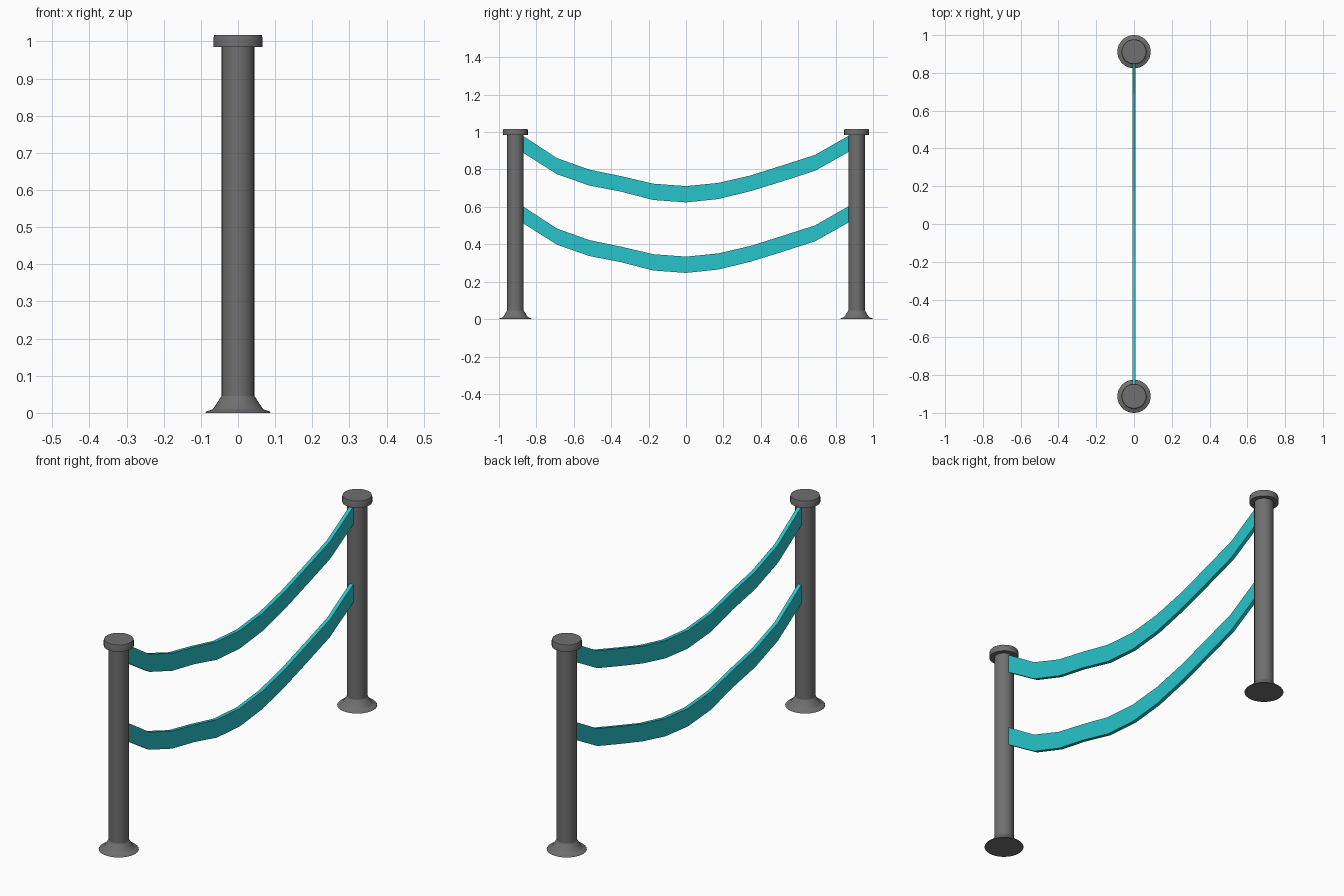
import bpy, bmesh, math

if "Cube" in bpy.data.objects:
    bpy.data.objects.remove(bpy.data.objects["Cube"])

POST_Y = 0.912
SIDES = 32


def material(name, rgb):
    mat = bpy.data.materials.new(name)
    mat.diffuse_color = (*rgb, 1)
    mat.use_nodes = True
    mat.node_tree.nodes["Principled BSDF"].inputs["Base Color"].default_value = mat.diffuse_color
    return mat


def finish(name, bm, mat):
    bmesh.ops.recalc_face_normals(bm, faces=bm.faces[:])
    mesh = bpy.data.meshes.new(name)
    bm.to_mesh(mesh)
    bm.free()
    mesh.materials.append(mat)
    obj = bpy.data.objects.new(name, mesh)
    bpy.context.collection.objects.link(obj)
    return obj


def lathe(name, profile, y, mat):
    bm = bmesh.new()
    rings = [[bm.verts.new((r * math.cos(2 * math.pi * i / SIDES),
                            y + r * math.sin(2 * math.pi * i / SIDES), z))
              for i in range(SIDES)] for r, z in profile]
    for a, b in zip(rings, rings[1:]):
        for i in range(SIDES):
            j = (i + 1) % SIDES
            bm.faces.new((a[i], a[j], b[j], b[i]))
    bm.faces.new(rings[0])
    bm.faces.new(rings[-1])
    obj = finish(name, bm, mat)
    bpy.ops.object.select_all(action='DESELECT')
    obj.select_set(True)
    bpy.context.view_layer.objects.active = obj
    bpy.ops.object.shade_smooth_by_angle(angle=math.radians(30))


def belt(name, points, drop, mat, half=0.009):
    bm = bmesh.new()
    rings = [[bm.verts.new((x, y, z - drop))
              for x, z in ((-half, low), (half, low), (half, top), (-half, top))]
             for y, low, top in points]
    for a, b in zip(rings, rings[1:]):
        for i in range(4):
            j = (i + 1) % 4
            bm.faces.new((a[i], a[j], b[j], b[i]))
    bm.faces.new(rings[0])
    bm.faces.new(rings[-1])
    finish(name, bm, mat)


grey = material("dark_grey", (0.16, 0.16, 0.16))
teal = material("teal", (0.02, 0.56, 0.6))

# Posts: flared foot with shaft, and a wider cap on top
SHAFT = [(0.088, 0), (0.085, 0.004), (0.07, 0.009), (0.066, 0.012),
         (0.044, 0.046), (0.044, 0.99)]
CAP = [(0.066, 0.985), (0.066, 1.01), (0.064, 1.017)]
for side, y in (("front", -POST_Y), ("back", POST_Y)):
    lathe(side + "_post", SHAFT, y, grey)
    lathe(side + "_post_cap", CAP, y, grey)

# Sagging belts: (y, lower edge, upper edge), slightly uneven
SAG = [(-0.872, 0.89, 0.98), (-0.69, 0.775, 0.861), (-0.516, 0.714, 0.799),
       (-0.35, 0.682, 0.765), (-0.175, 0.637, 0.724), (0, 0.624, 0.711),
       (0.172, 0.642, 0.728), (0.345, 0.684, 0.768), (0.516, 0.737, 0.822),
       (0.69, 0.793, 0.878), (0.872, 0.895, 0.982)]
belt("upper_belt", SAG, 0, teal)
belt("lower_belt", SAG, 0.377, teal)
